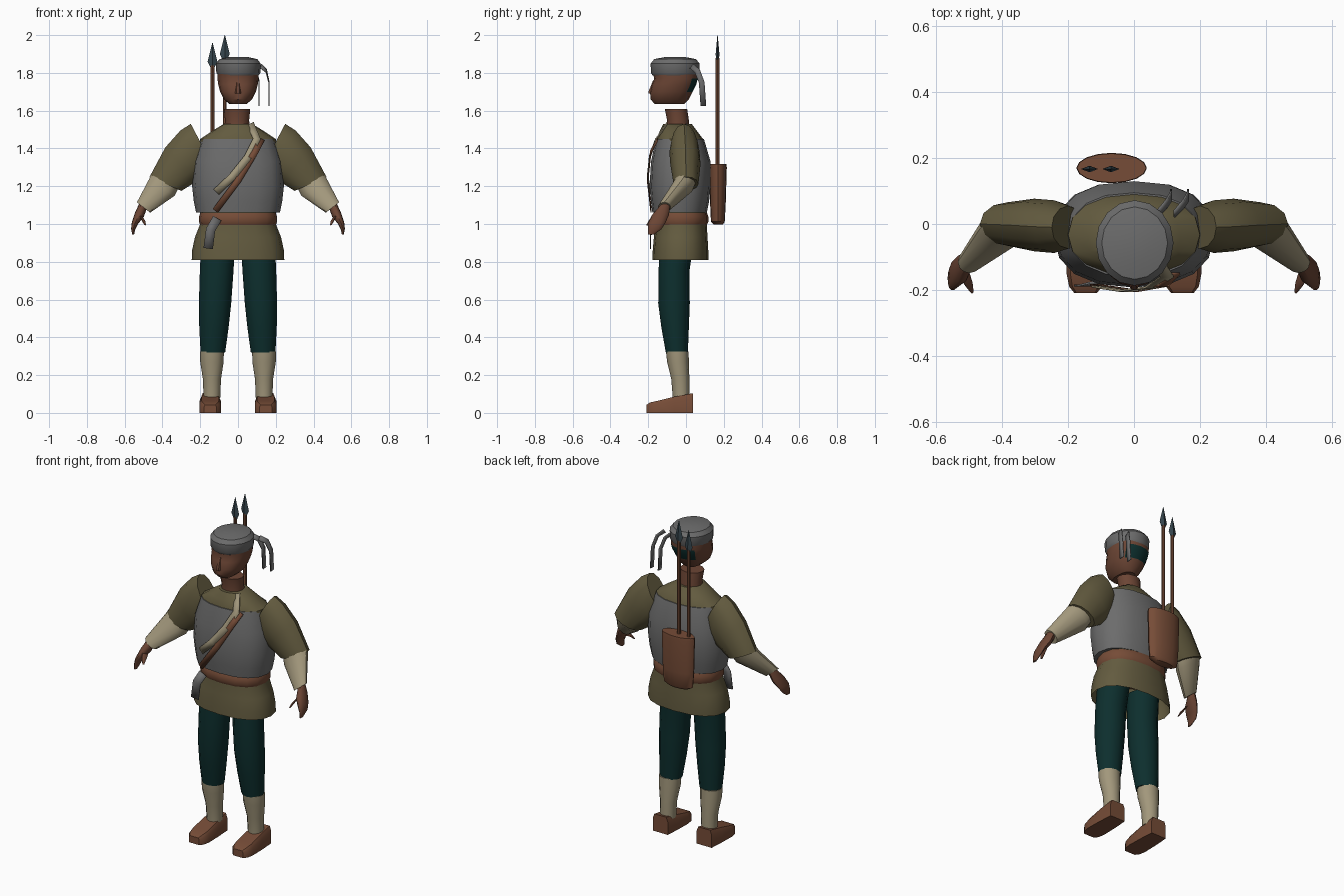
import bpy, bmesh, math
from mathutils import Vector

if "Cube" in bpy.data.objects:
    bpy.data.objects.remove(bpy.data.objects["Cube"])


def material(name, r, g, b):
    m = bpy.data.materials.new(name)
    m.use_nodes = True
    m.diffuse_color = (r, g, b, 1)
    node = next(n for n in m.node_tree.nodes if n.type == "BSDF_PRINCIPLED")
    node.inputs["Base Color"].default_value = (r, g, b, 1)
    node.inputs["Roughness"].default_value = 0.8
    return m


GREY = material("plate grey", 0.15, 0.15, 0.15)
OLIVE = material("olive cloth", 0.125, 0.105, 0.05)
BEIGE = material("beige wrap", 0.36, 0.31, 0.2)
LEATHER = material("brown leather", 0.18, 0.072, 0.038)
SKIN = material("brown skin", 0.15, 0.06, 0.035)
TEAL = material("dark teal", 0.004, 0.028, 0.027)
STEEL = material("blue steel", 0.04, 0.065, 0.08)
built = []


def finish(name, bm, mats):
    bmesh.ops.recalc_face_normals(bm, faces=bm.faces)
    mesh = bpy.data.meshes.new(name)
    bm.to_mesh(mesh)
    bm.free()
    for m in mats:
        mesh.materials.append(m)
    ob = bpy.data.objects.new(name, mesh)
    bpy.context.collection.objects.link(ob)
    built.append(ob)
    return ob


def skin_rings(name, rings, mat, caps=(True, True)):
    """Bridge consecutive rings of points and cap the ends."""
    bm = bmesh.new()
    loops = [[bm.verts.new(p) for p in ring] for ring in rings]
    n = len(loops[0])
    for a, b in zip(loops, loops[1:]):
        for i in range(n):
            j = (i + 1) % n
            bm.faces.new((a[i], a[j], b[j], b[i]))
    if caps[0]:
        bm.faces.new(loops[0])
    if caps[1]:
        bm.faces.new(loops[-1])
    return finish(name, bm, [mat])


def oval(c, u, v, sides=12, power=1.0):
    c, u, v = Vector(c), Vector(u), Vector(v)
    pts = []
    for i in range(sides):
        t = 2 * math.pi * i / sides
        k, s = math.cos(t), math.sin(t)
        pts.append(c + u * math.copysign(abs(k) ** power, k)
                   + v * math.copysign(abs(s) ** power, s))
    return pts


def stack(name, rows, mat, x=0, sides=16, power=1.0, caps=(True, True)):
    """Horizontal ovals: rows of (z, half width, front y, back y)."""
    rings = [oval((x, (f + b) / 2, z), (rx, 0, 0), (0, (b - f) / 2, 0), sides, power)
             for z, rx, f, b in rows]
    return skin_rings(name, rings, mat, caps)


def limb(name, side, rows, mat, caps=(True, True)):
    """Slanted ovals: rows of (outer x, z, inner x, z, y, half depth)."""
    rings = []
    for x1, z1, x2, z2, y, d in rows:
        rings.append(oval((side * (x1 + x2) / 2, y, (z1 + z2) / 2),
                          (side * (x1 - x2) / 2, 0, (z1 - z2) / 2), (0, d, 0)))
    return skin_rings(name, rings, mat, caps)


def ribbon(name, path, width, normal, mat):
    bm = bmesh.new()
    pts = [Vector(p) for p in path]
    pairs = []
    for i, p in enumerate(pts):
        t = pts[min(i + 1, len(pts) - 1)] - pts[max(i - 1, 0)]
        w = t.cross(Vector(normal)).normalized() * width / 2
        pairs.append((bm.verts.new(p - w), bm.verts.new(p + w)))
    for (a, b), (c, d) in zip(pairs, pairs[1:]):
        bm.faces.new((a, b, d, c))
    ob = finish(name, bm, [mat])
    mod = ob.modifiers.new("thickness", "SOLIDIFY")
    mod.thickness = 0.006
    mod.offset = 0
    return ob


# Torso: tunic, breastplate and belt
stack("tunic_collar", [(1.38, .205, -.16, .1), (1.45, .2, -.155, .09),
                       (1.49, .14, -.14, .06), (1.53, .075, -.12, .03)], OLIVE, power=.9)
stack("tunic_skirt", [(.81, .245, -.178, .118), (.86, .243, -.176, .118), (.93, .228, -.17, .114),
                      (1.0, .2, -.16, .11), (1.07, .2, -.16, .11)], OLIVE, power=.85,
      caps=(False, True))
stack("breastplate", [(1.06, .222, -.178, .11), (1.12, .234, -.186, .122), (1.2, .243, -.193, .13),
                      (1.33, .236, -.185, .13), (1.45, .195, -.16, .095)], GREY, power=.85)
stack("belt", [(.995, .2, -.162, .11), (1.01, .206, -.17, .118), (1.04, .206, -.17, .118),
               (1.058, .2, -.162, .112)], LEATHER, power=.85)

# Straps across the chest and a blade at the belt
FRONT, SIDE = (0, 1, 0), (1, 0, 0)
ribbon("chest_strap", [(.125, -.15, 1.45), (.09, -.187, 1.38), (0, -.203, 1.23),
                       (-.12, -.185, 1.07)], .034, FRONT, LEATHER)
ribbon("chest_scarf", [(.065, -.1, 1.53), (.1, -.16, 1.45), (.05, -.193, 1.35),
                       (-.03, -.203, 1.25), (-.115, -.19, 1.17)], .04, FRONT, BEIGE)
ribbon("belt_blade", [(-.11, -.178, 1.03), (-.145, -.187, .97), (-.158, -.187, .87)],
       .05, FRONT, GREY)

# Head, nose, neck and cap
stack("neck", [(1.5, .068, -.105, .02), (1.55, .064, -.1, .015), (1.61, .07, -.112, .006)],
      SKIN, x=-.005, sides=12)
head = stack("head", [(1.635, .045, -.165, -.01), (1.66, .075, -.188, .015), (1.7, .095, -.19, .035),
                      (1.74, .105, -.18, .055), (1.77, .109, -.168, .062), (1.81, .108, -.178, .062)],
             SKIN, power=.9)
# Dark hair patches low on the back of the head
head.data.materials.append(TEAL)
for p in head.data.polygons:
    if p.center.y > .025 and 1.69 < p.center.z < 1.76:
        p.material_index = 1
stack("nose", [(1.69, .018, -.2, -.16), (1.7, .018, -.202, -.16), (1.76, .008, -.176, -.15)],
      SKIN, sides=6)
stack("cap", [(1.785, .106, -.175, .06), (1.8, .117, -.186, .07), (1.85, .118, -.187, .072),
              (1.873, .1, -.168, .052), (1.884, .05, -.11, -.005)], GREY, x=.002)
for name, dx in (("outer_cap_tail", 0), ("inner_cap_tail", -.052)):
    ribbon(name, [(.122 + dx, .03, 1.835), (.15 + dx, .06, 1.81), (.164 + dx, .083, 1.75),
                  (.164 + dx, .092, 1.625)], .03, SIDE, GREY)

# Arms and legs, mirrored
for side, label in ((1, "left"), (-1, "right")):
    limb(label + "_sleeve", side,
         [(.25, 1.53, .15, 1.34, -.01, .065), (.305, 1.495, .18, 1.27, -.008, .08),
          (.385, 1.405, .22, 1.225, -.003, .08), (.468, 1.25, .3, 1.175, 0, .066)], OLIVE)
    limb(label + "_forearm", side,
         [(.455, 1.27, .31, 1.2, 0, .058), (.472, 1.235, .335, 1.15, -.02, .06),
          (.535, 1.115, .465, 1.06, -.115, .034)], BEIGE)
    limb(label + "_hand", side,
         [(.52, 1.115, .485, 1.075, -.11, .025), (.545, 1.06, .5, 1.035, -.135, .045),
          (.562, 1.01, .53, 1.0, -.155, .045), (.566, .975, .545, .97, -.165, .035),
          (.56, .945, .55, .943, -.185, .015)], SKIN)
    limb(label + "_thumb", side,
         [(.53, 1.065, .5, 1.03, -.15, .02), (.515, 1.03, .49, 1.015, -.18, .014),
          (.497, .995, .487, .993, -.205, .006)], SKIN)
    rings = []
    for z, inner, outer, f, b in ((.9, .015, .195, -.14, .04), (.75, .024, .202, -.145, .018),
                                  (.58, .036, .207, -.147, .02), (.45, .05, .205, -.13, .015),
                                  (.32, .068, .198, -.107, .01)):
        rings.append(oval((side * (inner + outer) / 2, (f + b) / 2, z),
                          ((outer - inner) / 2, 0, 0), (0, (b - f) / 2, 0)))
    skin_rings(label + "_trouser_leg", rings, TEAL)
    stack(label + "_sock", [(.08, .044, -.07, .018), (.18, .048, -.078, .018),
                            (.27, .062, -.1, .015), (.325, .063, -.106, .014)],
          BEIGE, x=side * .138, sides=12)
    shoe = []
    for y, w, top in ((.036, .05, .104), (-.06, .056, .086), (-.15, .058, .064),
                      (-.19, .05, .055), (-.21, .034, .042)):
        x = side * .147
        shoe.append([(x - w, y, 0), (x + w, y, 0), (x + w, y, top * .75),
                     (x + w * .8, y, top), (x - w * .8, y, top), (x - w, y, top * .75)])
    skin_rings(label + "_shoe", shoe, LEATHER)

# Quiver with two spears on the back
stack("quiver", [(.998, .07, .145, .195), (1.012, .095, .132, .205), (1.1, .102, .128, .21),
                 (1.3, .107, .124, .216), (1.317, .105, .126, .214)], LEATHER, x=-.068)
for label, x, top in (("outer", -.135, 1.96), ("inner", -.07, 2.0)):
    stack(label + "_spear_shaft", [(1.05, .01, .157, .177), (top - .12, .01, .157, .177)],
          LEATHER, x=x, sides=8)
    stack(label + "_spear_tip", [(top - .14, .007, .16, .174), (top - .1, .026, .157, .177),
                                 (top, .001, .166, .168)], STEEL, x=x, sides=4)

bpy.ops.object.select_all(action="DESELECT")
for ob in built:
    ob.select_set(True)
bpy.context.view_layer.objects.active = built[0]
bpy.ops.object.shade_smooth_by_angle(angle=math.radians(38))
